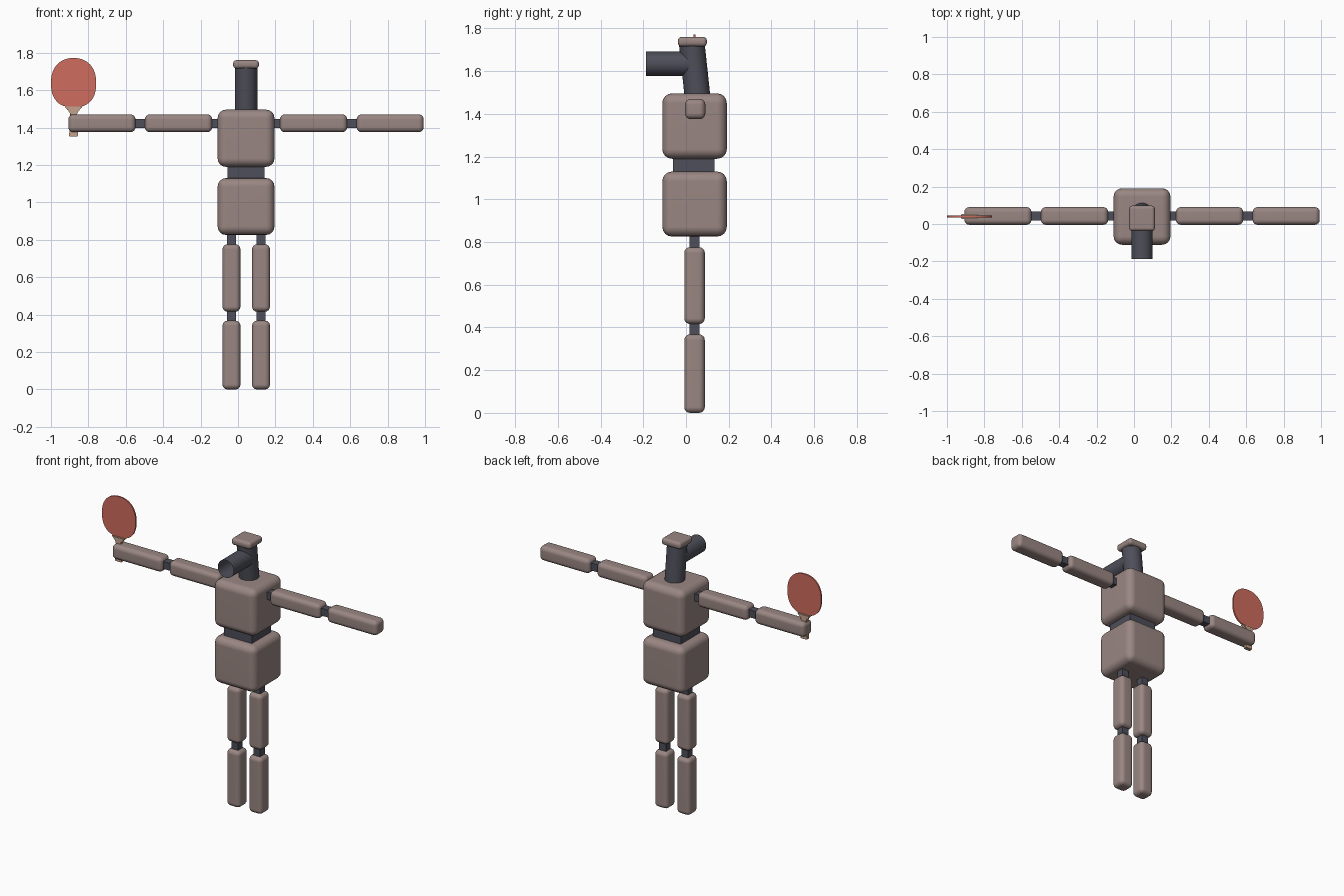
import bpy, bmesh, math
from mathutils import Vector, Matrix

cube = bpy.data.objects.get("Cube")
if cube:
    bpy.data.objects.remove(cube, do_unlink=True)

CX, CY = 0.043, 0.04    # centre line of the body
ARM_Z = 1.423


def material(name, rgb):
    m = bpy.data.materials.new(name)
    m.use_nodes = True
    m.diffuse_color = (*rgb, 1)
    m.node_tree.nodes["Principled BSDF"].inputs["Base Color"].default_value = (*rgb, 1)
    return m


shell = material("dusty_pink_grey", (0.32, 0.24, 0.225))
joint = material("dark_slate", (0.075, 0.077, 0.1))
rubber = material("paddle_red", (0.62, 0.15, 0.11))
wood = material("pale_wood", (0.55, 0.36, 0.26))


def finish(name, bm, mat, angle=40):
    bmesh.ops.recalc_face_normals(bm, faces=bm.faces)
    mesh = bpy.data.meshes.new(name)
    bm.to_mesh(mesh)
    bm.free()
    mesh.materials.append(mat)
    ob = bpy.data.objects.new(name, mesh)
    bpy.context.collection.objects.link(ob)
    bpy.ops.object.select_all(action='DESELECT')
    ob.select_set(True)
    bpy.context.view_layer.objects.active = ob
    bpy.ops.object.shade_smooth_by_angle(angle=math.radians(angle))
    return ob


def box(name, centre, size, mat, bevel=0.0):
    bm = bmesh.new()
    bmesh.ops.create_cube(bm, size=1)
    bmesh.ops.scale(bm, vec=size, verts=bm.verts)
    bmesh.ops.translate(bm, vec=centre, verts=bm.verts)
    if bevel:
        bmesh.ops.bevel(bm, geom=bm.edges[:], offset=bevel, segments=4,
                        profile=0.5, affect='EDGES')
    ob = finish(name, bm, mat)
    if bevel:
        ob.modifiers.new("even_shading", 'WEIGHTED_NORMAL').keep_sharp = True
    return ob


def tube(name, start, end, radius, mat, capped):
    a, b = Vector(start), Vector(end)
    bm = bmesh.new()
    bmesh.ops.create_cone(bm, cap_ends=capped, segments=32, radius1=radius,
                          radius2=radius, depth=(b - a).length)
    turn = (b - a).to_track_quat('Z', 'Y').to_matrix().to_4x4()
    bmesh.ops.transform(bm, matrix=Matrix.Translation((a + b) / 2) @ turn, verts=bm.verts)
    return finish(name, bm, mat)


def plate(name, outline, thickness, mat, bevel=0.0):
    """Upright outline in x and z, given thickness along y."""
    bm = bmesh.new()
    face = bm.faces.new([bm.verts.new((x, CY - thickness / 2, z)) for x, z in outline])
    out = bmesh.ops.extrude_face_region(bm, geom=[face])
    moved = [v for v in out["geom"] if isinstance(v, bmesh.types.BMVert)]
    bmesh.ops.translate(bm, vec=(0, thickness, 0), verts=moved)
    if bevel:
        bmesh.ops.bevel(bm, geom=bm.edges[:], offset=bevel, segments=2, affect='EDGES')
    return finish(name, bm, mat)


# Torso
box("chest", (CX, CY, 1.343), (0.304, 0.302, 0.306), shell, 0.045)
box("hips", (CX, CY, 0.978), (0.304, 0.302, 0.304), shell, 0.045)
box("waist", (CX, 0.036, 1.16), (0.198, 0.194, 0.14), joint)

# Neck, forward viewing tube and head cap
tube("neck", (CX, 0.056, 1.46), (CX, 0.026, 1.74), 0.06, joint, True)
tube("face_tube", (CX, 0.03, 1.635), (CX, -0.187, 1.635), 0.057, joint, False)
box("head_cap", (CX, 0.03, 1.738), (0.138, 0.136, 0.045), shell, 0.018)

# Arms and legs: a slim core bar with two padded segments each
for side, s in (("right", -1), ("left", 1)):
    def arm(name, near, far, width, mat, bevel=0.0):
        box(f"{side}_{name}", (CX + s * (near + far) / 2, CY + 0.003, ARM_Z),
            (far - near, width, width), mat, bevel)

    arm("arm_core", 0.1, 0.65, 0.048, joint)
    arm("upper_arm", 0.181, 0.541, 0.095, shell, 0.027)
    arm("forearm", 0.591, 0.95, 0.095, shell, 0.027)

    def leg(name, low, high, width, mat, bevel=0.0):
        box(f"{side}_{name}", (CX + 0.001 + s * 0.079, CY, (low + high) / 2),
            (width, width, high - low), mat, bevel)

    leg("leg_core", 0.32, 0.87, 0.048, joint)
    leg("thigh", 0.416, 0.776, 0.096, shell, 0.027)
    leg("shin", 0.0, 0.368, 0.096, shell, 0.027)

# Paddle held in the right hand: full round blade, flattened where it meets the handle
PX = -0.879
blade = []
for i in range(48):
    a = math.tau * i / 48
    c, n = math.cos(a), math.sin(a)
    power = 0.9 if n > 0 else 0.82
    x = 0.121 * math.copysign(abs(c) ** power, c)
    z = 0.132 * math.copysign(abs(n) ** power, n)
    blade.append((PX + x, max(1.64 + z, 1.512)))
plate("paddle_blade", blade, 0.01, rubber)

half = [(0.024, 1.353), (0.022, 1.4), (0.018, 1.472), (0.026, 1.488), (0.048, 1.512)]
handle = [(PX + w, z) for w, z in half] + [(PX - w, z) for w, z in reversed(half)]
plate("paddle_handle", handle, 0.026, wood, 0.003)
